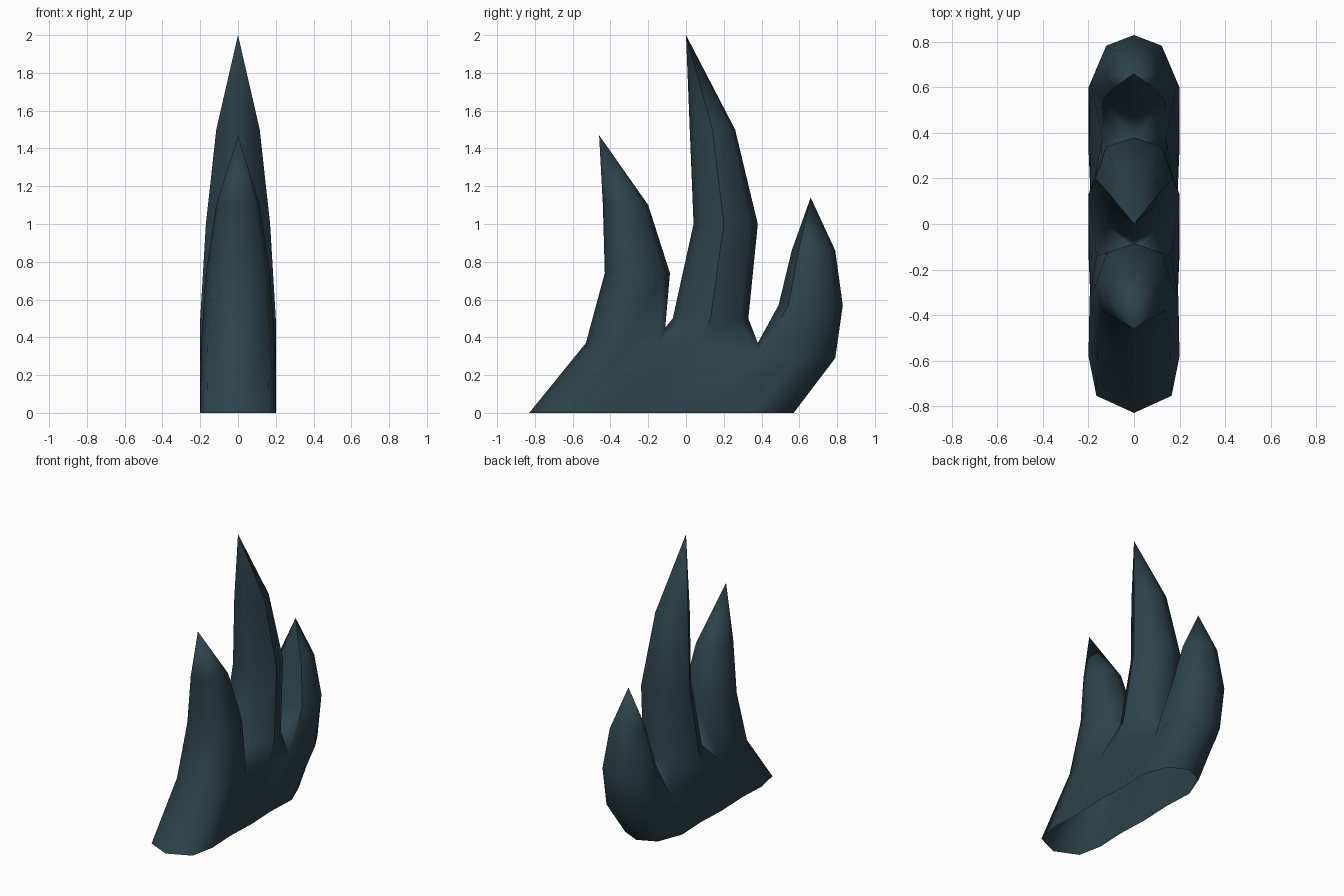
import bpy
import bmesh
import math

cube = bpy.data.objects.get("Cube")
if cube:
    bpy.data.objects.remove(cube, do_unlink=True)

slate = bpy.data.materials.new("dark slate")
slate.use_nodes = True
colour = (0.026, 0.054, 0.07, 1)
slate.diffuse_color = colour
slate.node_tree.nodes["Principled BSDF"].inputs["Base Color"].default_value = colour

bm = bmesh.new()
sharp_edges = []


def bridge(low, high):
    for i in range(len(low) - 1):
        bm.faces.new((low[i], low[i + 1], high[i + 1], high[i]))


def spike(root, tip, rings, front_shoulder, back_shoulder, sharp_column=None):
    """Loft half rings (z, front y, widest y, back y, half width) from a root row to a tip.
    A shoulder is (part of the half width, part of the way out from the widest line)."""
    (fx, fy), (bx, by) = front_shoulder, back_shoulder
    rows = [root]
    for z, front, wide, back, w in rings:
        half = [(0, front), (w * fx, wide + (front - wide) * fy), (w, wide),
                (w * bx, wide + (back - wide) * by), (0, back)]
        rows.append([bm.verts.new((x, y, z)) for x, y in half])
    for low, high in zip(rows, rows[1:]):
        bridge(low, high)
    top = bm.verts.new((0, *tip))
    last = rows[-1]
    for a, b in zip(last, last[1:]):
        bm.faces.new((a, b, top))
    if sharp_column is not None:
        column = [row[sharp_column] for row in rows] + [top]
        sharp_edges.extend(bm.edges.get(pair) for pair in zip(column, column[1:]))


# Open base wall: foot line and the row where the spikes part
foot = [(0, -0.83), (0.165, -0.755), (0.2, -0.58), (0.19, -0.37), (0.2, -0.13),
        (0.19, 0.1), (0.2, 0.33), (0.13, 0.51), (0, 0.57)]
parting = [(0, -0.53, 0.37), (0.16, -0.47, 0.37), (0.195, -0.32, 0.37),
           (0.165, -0.14, 0.36), (0.2, 0.06, 0.37), (0.14, 0.38, 0.29),
           (0.2, 0.6, 0.29), (0.12, 0.74, 0.29), (0, 0.79, 0.29)]
foot_row = [bm.verts.new((x, y, 0)) for x, y in foot]
row = [bm.verts.new(p) for p in parting]
bridge(foot_row, row)

# Saddles between neighbouring spikes
front_saddle = bm.verts.new((0, -0.11, 0.45))
back_saddle = bm.verts.new((0, 0.38, 0.37))

# Front spike, rounded on both sides
spike(row[:4] + [front_saddle], (-0.46, 1.47), [
    (0.74, -0.43, -0.27, -0.085, 0.17),
    (1.1, -0.44, -0.33, -0.2, 0.115),
], (0.82, 0.7), (0.7, 0.78))

# Tall middle spike, creased along its widest line
spike([front_saddle] + row[3:6] + [back_saddle], (0, 2), [
    (0.5, -0.07, 0.13, 0.33, 0.2),
    (1.0, 0.04, 0.2, 0.38, 0.17),
    (1.5, 0.02, 0.14, 0.26, 0.115),
], (0.6, 0.7), (0.72, 0.78), 2)

# Short back spike with a flattened front
spike([back_saddle] + row[5:], (0.66, 1.14), [
    (0.57, 0.49, 0.62, 0.83, 0.19),
    (0.86, 0.56, 0.65, 0.79, 0.125),
], (0.72, 0.6), (0.64, 0.78), 1)

# Smooth shading with creases
for face in bm.faces:
    face.smooth = True
for edge in bm.edges:
    edge.smooth = edge.calc_face_angle(0) < math.radians(58)
for edge in sharp_edges:
    edge.smooth = False

mesh = bpy.data.meshes.new("three_spikes")
bm.to_mesh(mesh)
bm.free()
mesh.materials.append(slate)
spikes = bpy.data.objects.new("three_spikes", mesh)
bpy.context.collection.objects.link(spikes)

# Other half
mirror = spikes.modifiers.new("mirror", 'MIRROR')
mirror.use_axis[0] = True
mirror.merge_threshold = 0.001
